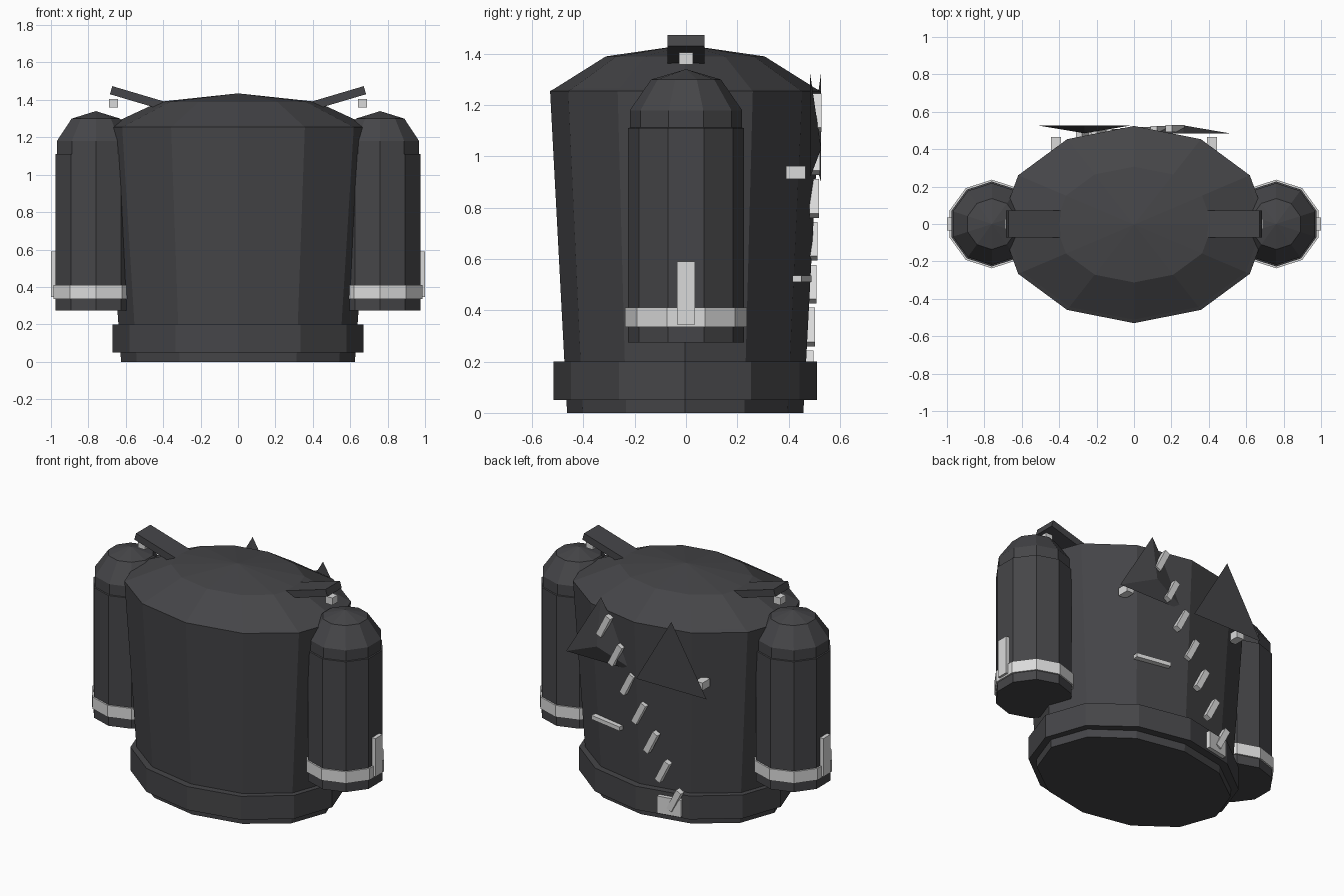
import bpy, bmesh, math
from mathutils import Vector, Matrix

if "Cube" in bpy.data.objects:
    bpy.data.objects.remove(bpy.data.objects["Cube"])


def material(name, rgb):
    m = bpy.data.materials.new(name)
    m.diffuse_color = (*rgb, 1)
    m.use_nodes = True
    m.node_tree.nodes["Principled BSDF"].inputs["Base Color"].default_value = m.diffuse_color
    return m


DARK = material("charcoal", (0.06, 0.06, 0.065))
LIGHT = material("light_grey", (0.7, 0.7, 0.7))


def finish(name, bm, mat):
    bmesh.ops.recalc_face_normals(bm, faces=bm.faces)
    mesh = bpy.data.meshes.new(name)
    bm.to_mesh(mesh)
    bm.free()
    mesh.materials.append(mat)
    ob = bpy.data.objects.new(name, mesh)
    bpy.context.collection.objects.link(ob)
    return ob


def lathe(name, profile, sides, mat, centre=(0, 0), ratio=1.0):
    """Stack of rings (radius, z); corners lie on the y axis; ratio squashes y."""
    bm = bmesh.new()
    rings = []
    for r, z in profile:
        count = sides if r > 0 else 1
        rings.append([bm.verts.new((
            centre[0] + r * math.sin(2 * math.pi * i / sides),
            centre[1] + r * ratio * math.cos(2 * math.pi * i / sides), z))
            for i in range(count)])
    for a, b in zip(rings, rings[1:]):
        for i in range(sides):
            j = (i + 1) % sides
            if len(b) == 1:
                bm.faces.new((a[i], a[j], b[0]))
            else:
                bm.faces.new((a[i], a[j], b[j], b[i]))
    for ring in (rings[0], rings[-1]):
        if len(ring) > 2:
            bm.faces.new(ring)
    return finish(name, bm, mat)


def box(name, centre, size, mat, angle=0.0, axis='Y'):
    bm = bmesh.new()
    bmesh.ops.create_cube(bm, size=1)
    m = (Matrix.Translation(centre)
         @ Matrix.Rotation(math.radians(angle), 4, axis)
         @ Matrix.Diagonal((*size, 1)))
    bmesh.ops.transform(bm, matrix=m, verts=bm.verts)
    return finish(name, bm, mat)


def spike(name, points):
    """Shallow four-cornered triangle plate."""
    bm = bmesh.new()
    v = [bm.verts.new(p) for p in points]
    for f in ((0, 1, 2), (0, 1, 3), (1, 2, 3), (2, 0, 3)):
        bm.faces.new([v[i] for i in f])
    return finish(name, bm, DARK)


# Oval main body with shallow domed lid
lathe("body", [(0.625, 0), (0.715, 1.255), (0.69, 1.265), (0.42, 1.39), (0, 1.435)],
      12, DARK, (0, -0.003), 0.737)

# Thick band round the base
lathe("base_band", [(0.67, 0.05), (0.67, 0.2)], 12, DARK, (0, -0.003), 0.768)

for s, side in ((-1, "left"), (1, "right")):
    # Side tank with domed cap, pale ring and gauge plate
    lathe(side + "_tank", [(0.227, 0.275), (0.227, 1.11), (0.219, 1.112), (0.219, 1.18),
                           (0.136, 1.3), (0, 1.34)], 10, DARK, (s * 0.76, 0))
    lathe(side + "_tank_ring", [(0.237, 0.335), (0.237, 0.41)], 10, LIGHT, (s * 0.76, 0))
    box(side + "_tank_gauge", (s * 0.983, 0, 0.468), (0.034, 0.072, 0.245), LIGHT)
    # Tilted arm on the lid with a small lamp beneath its tip
    box(side + "_arm", (s * 0.53, 0, 1.408), (0.31, 0.145, 0.045), DARK, -s * 16.5)
    box(side + "_arm_lamp", (s * 0.665, 0, 1.382), (0.048, 0.054, 0.046), LIGHT)
    # Pale block at the back
    box(side + "_back_block", (s * 0.417, 0.428, 0.937), (0.052, 0.076, 0.05), LIGHT)

# Triangular plates on the back: one bulging inward, one outward
spike("left_triangle", [(-0.265, 0.527, 1.33), (-0.515, 0.527, 0.9),
                        (-0.015, 0.527, 0.9), (-0.265, 0.485, 1.03)])
spike("right_triangle", [(0.265, 0.483, 1.33), (0.51, 0.485, 0.92),
                         (0.02, 0.485, 0.92), (0.265, 0.527, 1.03)])

# Diagonal row of stitches down the back
for i in range(7):
    z = 1.17 - 0.167 * i
    box(f"stitch_{i + 1}", (0.22 - 0.08 * i, 0.51 - 0.005 * i, z),
        (0.038, 0.036, 0.15), LIGHT, -27)

# Cross bar and buckle
box("cross_bar", (0.24, 0.452, 0.523), (0.23, 0.036, 0.026), LIGHT, -10, 'Z')
box("buckle", (-0.22, 0.472, 0.12), (0.15, 0.04, 0.11), LIGHT, 11, 'Z')
